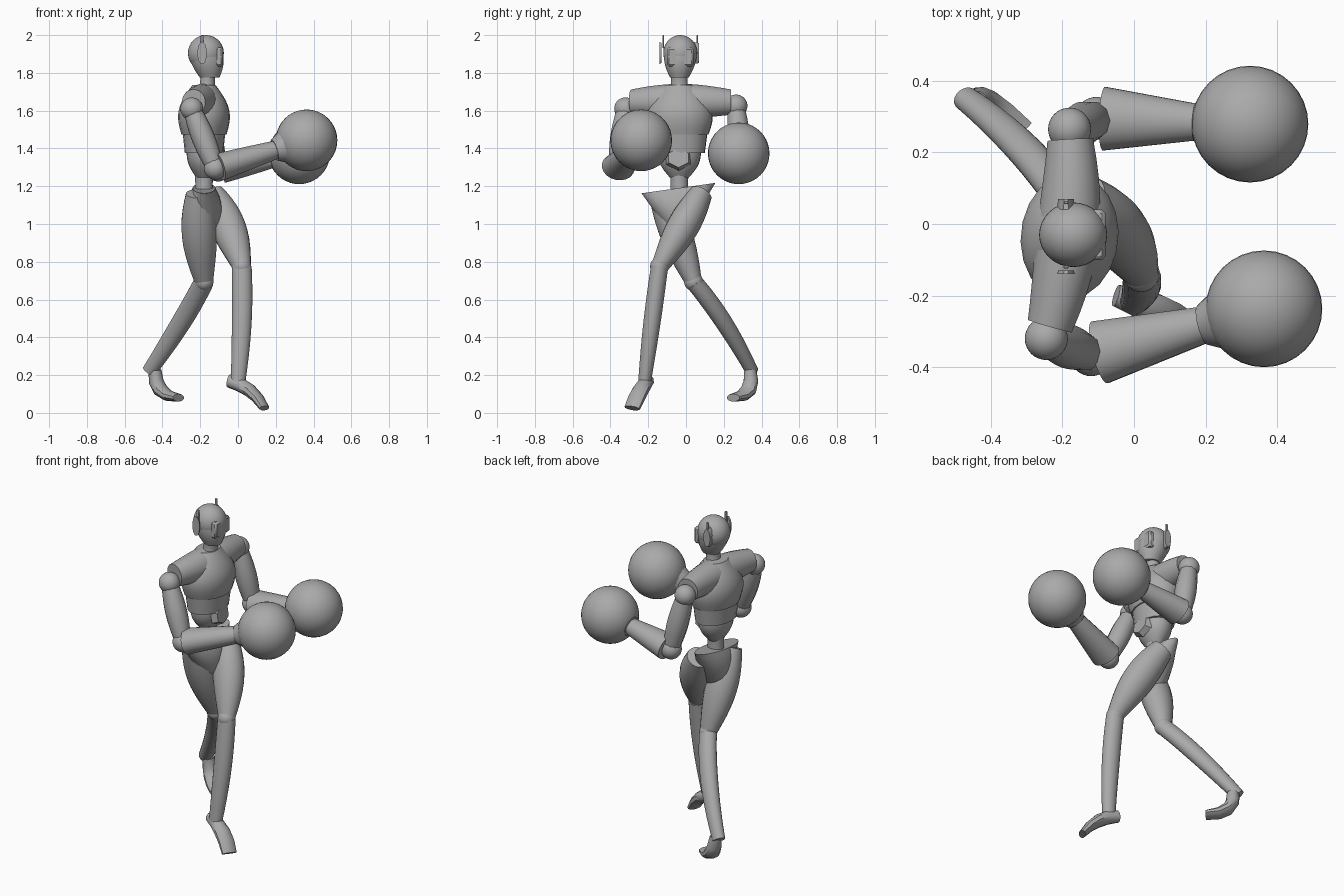
import bpy, bmesh, math
from mathutils import Vector

old = bpy.data.objects.get("Cube")
if old:
    bpy.data.objects.remove(old, do_unlink=True)

shade = (0.4, 0.4, 0.4, 1)
grey = bpy.data.materials.new("plain grey")
grey.use_nodes = True
grey.diffuse_color = shade
grey.node_tree.nodes["Principled BSDF"].inputs["Base Color"].default_value = shade

UP = Vector((0, 0, 1))
LEFT = Vector((0, 1, 0))
FORWARD = Vector((1, 0, 0))


def finish(name, bm):
    """Turn a bmesh into a shaded object."""
    bmesh.ops.recalc_face_normals(bm, faces=bm.faces)
    mesh = bpy.data.meshes.new(name)
    bm.to_mesh(mesh)
    bm.free()
    mesh.materials.append(grey)
    obj = bpy.data.objects.new(name, mesh)
    bpy.context.collection.objects.link(obj)
    bpy.ops.object.select_all(action='DESELECT')
    obj.select_set(True)
    bpy.context.view_layer.objects.active = obj
    bpy.ops.object.shade_smooth_by_angle(angle=math.radians(40))


def along(path, t):
    """Point on the straight line or parabola through the path."""
    first, *middle, last = path
    point = first.lerp(last, t)
    if middle:
        point += (middle[0] - first.lerp(last, 0.5)) * 4 * t * (1 - t)
    return point


def tube(name, path, start, end, bulge=0, flat=1, flat_end=None,
         lateral=LEFT, axis=None, sides=20, steps=10):
    """Closed tube whose radius runs from start to end and swells by bulge."""
    path = [Vector(p) for p in path]
    flat_end = flat if flat_end is None else flat_end
    bm = bmesh.new()
    loops = []
    for step in range(steps + 1):
        t = step / steps
        tangent = axis or along(path, t + 0.01) - along(path, t - 0.01)
        tangent = tangent.normalized()
        side = (lateral - tangent * lateral.dot(tangent)).normalized()
        other = tangent.cross(side)
        radius = start + (end - start) * t + bulge * math.sin(math.pi * t)
        depth = radius * (flat + (flat_end - flat) * t)
        angles = [math.tau * (k + 0.5) / sides for k in range(sides)]
        loops.append([bm.verts.new(along(path, t) + side * radius * math.cos(a)
                                   + other * depth * math.sin(a)) for a in angles])
    for low, high in zip(loops, loops[1:]):
        for k in range(sides):
            n = (k + 1) % sides
            bm.faces.new((low[k], low[n], high[n], high[k]))
    bm.faces.new(loops[0])
    bm.faces.new(loops[-1])
    finish(name, bm)


def ball(name, centre, radius, stretch=(1, 1, 1)):
    bm = bmesh.new()
    bmesh.ops.create_uvsphere(bm, u_segments=32, v_segments=20, radius=radius)
    bmesh.ops.scale(bm, verts=bm.verts, vec=stretch)
    bmesh.ops.translate(bm, verts=bm.verts, vec=centre)
    finish(name, bm)


def block(name, centre, size, bevel):
    bm = bmesh.new()
    bmesh.ops.create_cube(bm, size=1)
    bmesh.ops.scale(bm, verts=bm.verts, vec=size)
    bmesh.ops.translate(bm, verts=bm.verts, vec=centre)
    bmesh.ops.bevel(bm, geom=bm.edges[:], offset=bevel, segments=1, affect='EDGES')
    finish(name, bm)


def trunk(name, bottom, top, start, end, **shape):
    """Upright part of the body, turned slightly with the shoulders."""
    spot = Vector((-0.18, -0.035, 0))
    tube(name, [spot + UP * bottom, spot + UP * top], start, end,
         lateral=LEFT + FORWARD * 0.1, **shape)


# Head with visor, ear discs and aerials
skull = Vector((-0.17, -0.03, 1.905))
ball("skull", skull, 0.095, (1, 0.95, 1))
tube("jaw", [(-0.15, -0.035, 1.775), skull], 0.05, 0.088, bulge=0.01, flat=1.05, axis=UP)
block("visor", skull + FORWARD * 0.07 - UP * 0.02, (0.04, 0.14, 0.1), 0.01)
for side, sign in (("left", 1), ("right", -1)):
    ear = skull + LEFT * sign * 0.09 - FORWARD * 0.02
    tube(side + "_ear_disc", [ear - LEFT * 0.02, ear + LEFT * 0.01 * sign],
         0.06, 0.055, flat=0.42, lateral=UP, axis=LEFT, sides=12, steps=1)
    block(side + "_aerial", ear + UP * 0.06, (0.015, 0.008, 0.07), 0.002)
tube("neck", [(-0.165, -0.035, 1.7), (-0.158, -0.035, 1.8)], 0.052, 0.046,
     bulge=-0.005, flat=0.9)

# Torso
tube("shoulder_yoke", [(-0.235, -0.285, 1.645), (-0.185, -0.03, 1.65), (-0.178, 0.235, 1.645)],
     0.068, 0.068, bulge=0.025, flat=0.95, lateral=UP)
trunk("chest", 1.475, 1.735, 0.155, 0.08, bulge=0.055, flat=0.77)
trunk("rib_band", 1.375, 1.485, 0.135, 0.15, flat=0.75)
trunk("belly", 1.245, 1.39, 0.05, 0.115, bulge=0.02, flat=0.8)
trunk("spine", 1.1, 1.29, 0.055, 0.05, bulge=-0.006)
tube("belly_plate", [(-0.11, -0.04, 1.345), (-0.075, -0.04, 1.35)],
     0.075, 0.06, flat=0.85, sides=6, steps=1)

# Pelvis: a tilted crest that narrows to the crotch
tube("pelvis", [(-0.17, -0.04, 0.95), (-0.18, -0.04, 1.19)], 0.04, 0.2,
     flat=1.2, flat_end=0.3, lateral=LEFT + UP * 0.14, axis=UP - LEFT * 0.14)

# Legs: hip, mid thigh, knee, mid shin, ankle
LEGS = {
    "left": [(-0.14, 0.08, 1.16), (-0.05, -0.02, 0.98), (0.02, -0.14, 0.775),
             (0.02, -0.18, 0.48), (0, -0.22, 0.16)],
    "right": [(-0.21, -0.14, 1.16), (-0.205, -0.05, 0.94), (-0.18, 0.04, 0.695),
              (-0.3, 0.2, 0.48), (-0.47, 0.35, 0.22)],
}
for side, joints in LEGS.items():
    tube(side + "_thigh", joints[:3], 0.06, 0.045, bulge=0.032, flat=1.1)
    ball(side + "_knee", joints[2], 0.05)
    tube(side + "_shin", joints[2:], 0.046, 0.034, bulge=0.006, flat=1.15)

# Feet: heel, instep, toe
FEET = {
    "left": [(-0.05, -0.2, 0.17), (0.06, -0.24, 0.12), (0.14, -0.285, 0.025)],
    "right": [(-0.44, 0.34, 0.23), (-0.41, 0.33, 0.12), (-0.315, 0.25, 0.08)],
}
for side, path in FEET.items():
    heading = Vector(path[2]) - Vector(path[0])
    tube(side + "_foot", path, 0.032, 0.046, bulge=0.008, flat=1.1, flat_end=0.45,
         lateral=UP.cross(heading), sides=10, steps=4)

# Arms: shoulder, elbow, round glove
ARMS = {
    "left": [(-0.18, 0.265, 1.625), (-0.105, 0.295, 1.285), (0.324, 0.279, 1.374)],
    "right": [(-0.245, -0.32, 1.61), (-0.12, -0.365, 1.295), (0.363, -0.237, 1.443)],
}
for side, joints in ARMS.items():
    shoulder, elbow, glove = map(Vector, joints)
    ball(side + "_shoulder", shoulder, 0.06)
    tube(side + "_upper_arm", [shoulder, elbow], 0.046, 0.045, bulge=0.016, sides=10)
    ball(side + "_elbow", elbow, 0.06)
    wrist = elbow.lerp(glove, 0.65)
    tube(side + "_forearm", [elbow.lerp(glove, 0.05), wrist], 0.09, 0.052,
         flat=0.82, flat_end=0.95)
    tube(side + "_cuff", [wrist, elbow.lerp(glove, 0.76)], 0.058, 0.088, steps=2)
    ball(side + "_glove", glove, 0.163)
